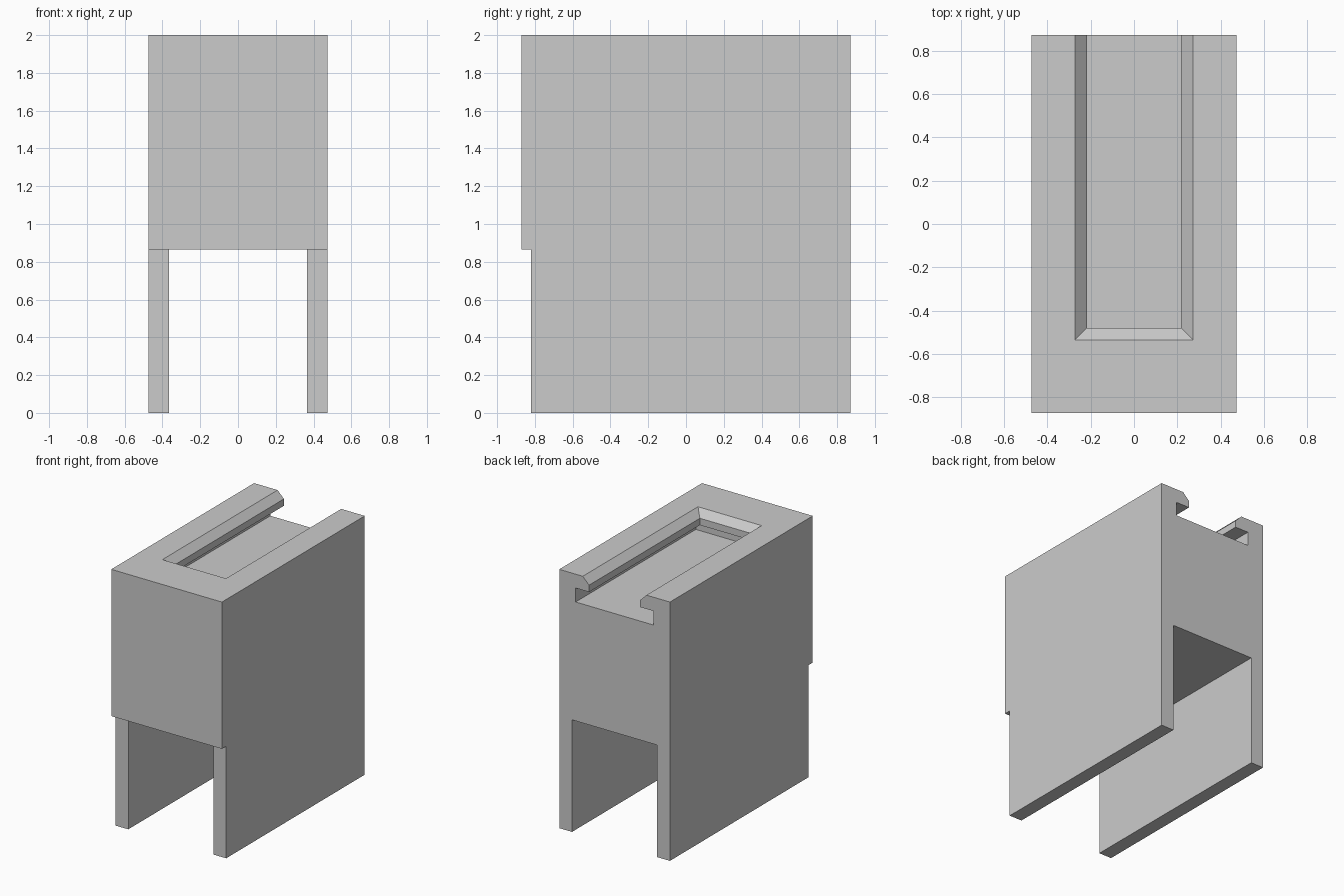
import bpy
import bmesh

cube = bpy.data.objects.get("Cube")
if cube:
    bpy.data.objects.remove(cube, do_unlink=True)

HALF_W, BACK, FRONT, TOP = 0.473, 0.872, -0.872, 2.0
STEP_Y, STEP_Z, LEG_IN = -0.82, 0.866, 0.364

grey = bpy.data.materials.new("plain grey")
grey.use_nodes = True
colour = (0.6, 0.6, 0.6, 1.0)
grey.diffuse_color = colour
grey.node_tree.nodes["Principled BSDF"].inputs["Base Color"].default_value = colour


def loft(name, rings):
    """Closed solid through a list of rings with equal point counts."""
    bm = bmesh.new()
    loops = [[bm.verts.new(p) for p in ring] for ring in rings]
    count = len(loops[0])
    for low, high in zip(loops, loops[1:]):
        for i in range(count):
            j = (i + 1) % count
            bm.faces.new((low[i], low[j], high[j], high[i]))
    bm.faces.new(loops[0])
    bm.faces.new(loops[-1])
    bmesh.ops.recalc_face_normals(bm, faces=bm.faces)
    mesh = bpy.data.meshes.new(name)
    bm.to_mesh(mesh)
    bm.free()
    mesh.materials.append(grey)
    obj = bpy.data.objects.new(name, mesh)
    bpy.context.collection.objects.link(obj)
    return obj


def rect(half, front, back, z):
    return [(-half, front, z), (half, front, z), (half, back, z), (-half, back, z)]


def cut(target, cutter):
    cutter.hide_render = True
    mod = target.modifiers.new("cut", "BOOLEAN")
    mod.operation = "DIFFERENCE"
    mod.solver = "EXACT"
    mod.object = cutter
    bpy.context.view_layer.objects.active = target
    bpy.ops.object.modifier_apply(modifier=mod.name)
    bpy.data.objects.remove(cutter, do_unlink=True)


# Body: stepped side outline swept across the width
side = [(STEP_Y, 0), (BACK, 0), (BACK, TOP), (FRONT, TOP), (FRONT, STEP_Z), (STEP_Y, STEP_Z)]
body = loft("slotted_body", [[(x, y, z) for y, z in side] for x in (-HALF_W, HALF_W)])

# Tunnel between the two legs
cut(body, loft("leg_gap", [rect(LEG_IN, -1.2, 1.2, z) for z in (-0.2, STEP_Z)]))

# Undercut slot with a bevelled mouth, open at the back: (half width, front end, height)
levels = [(0.333, -0.596, 1.785), (0.333, -0.596, 1.893), (0.218, -0.481, 1.893),
          (0.218, -0.481, 1.946), (0.272, -0.535, TOP), (0.272, -0.535, 2.1)]
cut(body, loft("slot", [rect(w, f, 1.2, z) for w, f, z in levels]))
